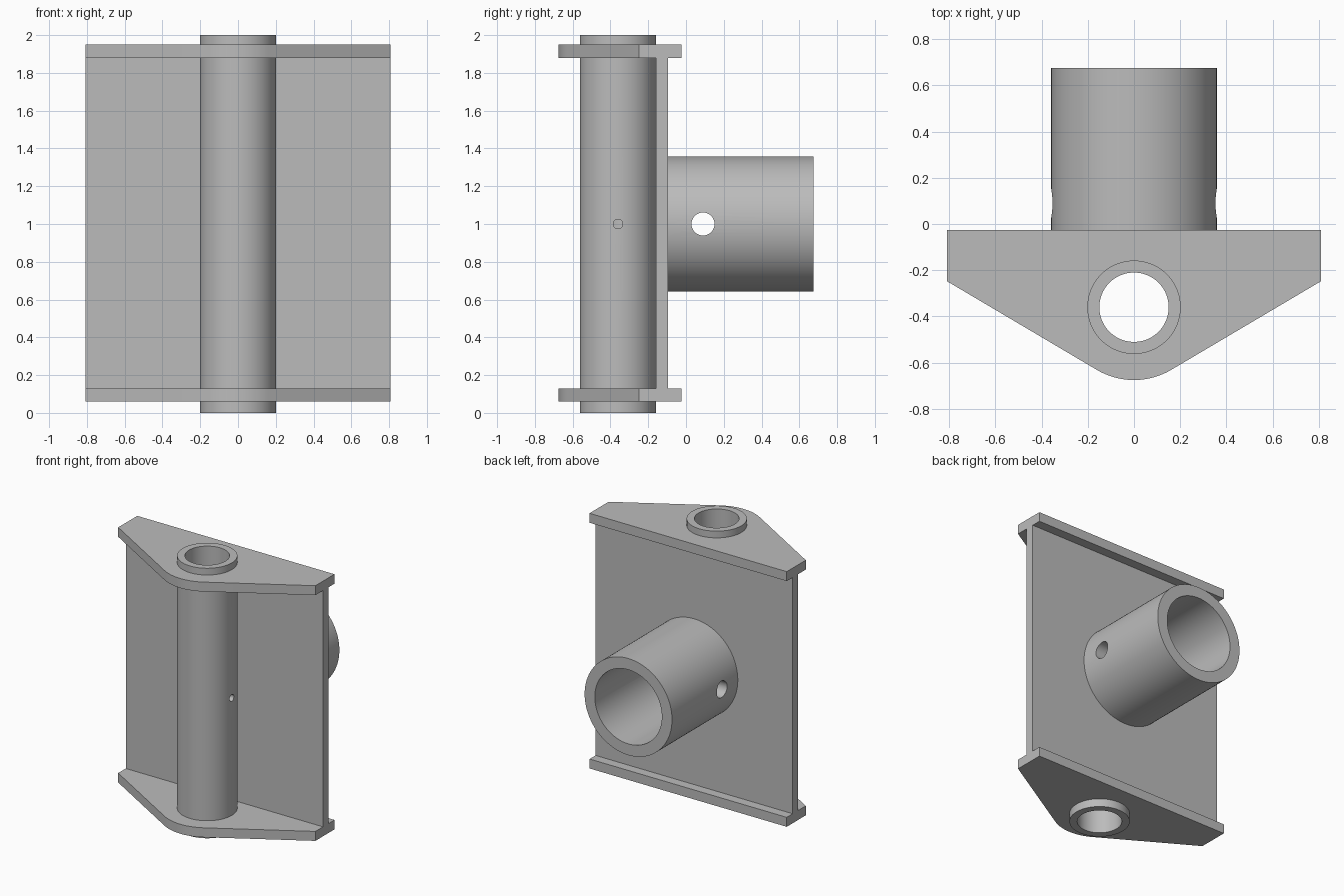
import bpy, bmesh, math
from mathutils import Matrix, Vector

cube = bpy.data.objects.get("Cube")
if cube:
    bpy.data.objects.remove(cube, do_unlink=True)

GREY = (0.5, 0.5, 0.5, 1)
metal = bpy.data.materials.new("plain grey metal")
metal.use_nodes = True
metal.diffuse_color = GREY
metal.node_tree.nodes["Principled BSDF"].inputs["Base Color"].default_value = GREY

PIVOT_Y = -0.36
SEGMENTS = 96


def finish(name, bm):
    bmesh.ops.recalc_face_normals(bm, faces=bm.faces)
    mesh = bpy.data.meshes.new(name)
    bm.to_mesh(mesh)
    bm.free()
    mesh.materials.append(metal)
    obj = bpy.data.objects.new(name, mesh)
    bpy.context.collection.objects.link(obj)
    return obj


def aim(start, end):
    """Matrix placing local z from start along the line to end."""
    start, end = Vector(start), Vector(end)
    turn = (end - start).to_track_quat("Z", "Y").to_matrix().to_4x4()
    return Matrix.Translation(start) @ turn, (end - start).length


def tube(name, start, end, outer, inner):
    place, length = aim(start, end)
    bm = bmesh.new()
    profile = [(inner, 0), (outer, 0), (outer, length), (inner, length)]
    ring = [bm.verts.new((r, 0, z)) for r, z in profile]
    edges = [bm.edges.new((ring[i - 1], ring[i])) for i in range(len(ring))]
    bmesh.ops.spin(bm, geom=ring + edges, cent=(0, 0, 0), axis=(0, 0, 1),
                   angle=math.tau, steps=SEGMENTS, use_merge=True)
    bmesh.ops.remove_doubles(bm, verts=bm.verts, dist=0.0001)
    bm.transform(place)
    return finish(name, bm)


def drill(obj, start, end, radius):
    """Cut a round hole through obj and bake the result."""
    place, length = aim(start, end)
    bm = bmesh.new()
    bmesh.ops.create_cone(bm, cap_ends=True, segments=48, radius1=radius,
                          radius2=radius, depth=length,
                          matrix=place @ Matrix.Translation((0, 0, length / 2)))
    cutter = finish("hole_cutter", bm)
    cutter.hide_render = True
    mod = obj.modifiers.new("hole", "BOOLEAN")
    mod.operation, mod.solver, mod.object = "DIFFERENCE", "EXACT", cutter
    bpy.context.view_layer.update()
    baked = bpy.data.meshes.new_from_object(
        obj.evaluated_get(bpy.context.evaluated_depsgraph_get()))
    obj.modifiers.clear()
    obj.data = baked
    bpy.data.objects.remove(cutter, do_unlink=True)


def flange(name, bottom, top):
    # Straight back and sides, tapering tangentially into a rounded nose
    half, back, shoulder, nose = 0.808, -0.025, -0.248, 0.315
    reach = Vector((half, shoulder - PIVOT_Y))
    taper = math.atan2(reach.y, reach.x) + math.asin(nose / reach.length)
    outline = [(-half, back), (-half, shoulder)]
    for i in range(25):
        a = -taper + 2 * taper * i / 24
        outline.append((nose * math.sin(a), PIVOT_Y - nose * math.cos(a)))
    outline += [(half, shoulder), (half, back)]
    bm = bmesh.new()
    face = bm.faces.new([bm.verts.new((x, y, bottom)) for x, y in outline])
    new = bmesh.ops.extrude_face_region(bm, geom=[face])["geom"]
    bmesh.ops.translate(bm, vec=(0, 0, top - bottom),
                        verts=[v for v in new if isinstance(v, bmesh.types.BMVert)])
    obj = finish(name, bm)
    # Opening hidden inside the wall of the pivot tube
    drill(obj, (0, PIVOT_Y, bottom - 0.1), (0, PIVOT_Y, top + 0.1), 0.175)
    return obj


# Upright web plate
bm = bmesh.new()
bmesh.ops.create_cube(bm, size=1)
bmesh.ops.scale(bm, vec=(1.616, 0.064, 1.76), verts=bm.verts)
bmesh.ops.translate(bm, vec=(0, -0.127, 1), verts=bm.verts)
web = finish("web_plate", bm)

# End flanges
lower = flange("lower_flange", 0.06, 0.13)
upper = flange("upper_flange", 1.88, 1.95)

# Vertical pivot tube with a small grease hole on one side
pivot = tube("pivot_tube", (0, PIVOT_Y, 0), (0, PIVOT_Y, 2), 0.202, 0.15)
drill(pivot, (0.05, PIVOT_Y, 1), (0.3, PIVOT_Y, 1), 0.025)

# Rear socket with a cross pin hole through both walls
socket = tube("rear_socket", (0, -0.097, 1), (0, 0.675, 1), 0.358, 0.275)
drill(socket, (-0.5, 0.09, 1), (0.5, 0.09, 1), 0.061)

# Smooth curved walls, keep machined edges sharp
bpy.ops.object.select_all(action="DESELECT")
for obj in (lower, upper, pivot, socket):
    obj.select_set(True)
bpy.context.view_layer.objects.active = pivot
bpy.ops.object.shade_smooth_by_angle(angle=math.radians(25))
